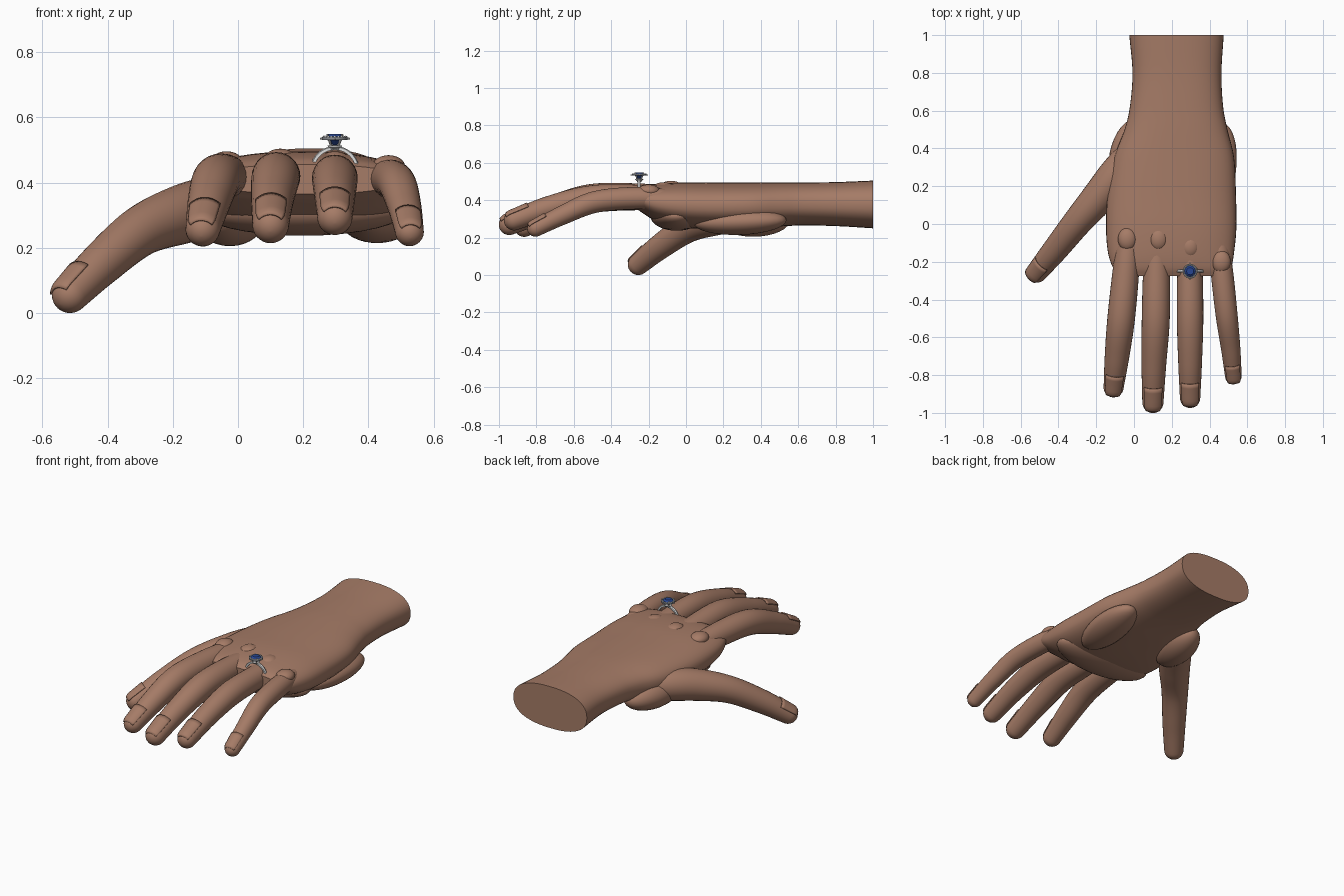
import bpy, bmesh, math
from mathutils import Vector, Matrix

cube = bpy.data.objects.get("Cube")
if cube:
    bpy.data.objects.remove(cube, do_unlink=True)


def material(name, color, metallic=0.0, rough=0.6):
    m = bpy.data.materials.new(name)
    m.use_nodes = True
    m.diffuse_color = (*color, 1)
    node = next(n for n in m.node_tree.nodes if n.type == 'BSDF_PRINCIPLED')
    node.inputs["Base Color"].default_value = (*color, 1)
    node.inputs["Metallic"].default_value = metallic
    node.inputs["Roughness"].default_value = rough
    return m


SKIN = material("warm skin", (0.38, 0.2, 0.135))
SILVER = material("silver", (0.72, 0.72, 0.72))
DARK_SILVER = material("dark silver", (0.25, 0.26, 0.28))
BLUE = material("blue gem", (0.02, 0.06, 0.28))


def finish(name, bm, mat, angle=40):
    bmesh.ops.recalc_face_normals(bm, faces=bm.faces)
    me = bpy.data.meshes.new(name)
    bm.to_mesh(me)
    bm.free()
    me.materials.append(mat)
    ob = bpy.data.objects.new(name, me)
    bpy.context.collection.objects.link(ob)
    bpy.ops.object.select_all(action='DESELECT')
    ob.select_set(True)
    bpy.context.view_layer.objects.active = ob
    if angle:
        bpy.ops.object.shade_smooth_by_angle(angle=math.radians(angle))
    return ob


def spline(points, steps=8):
    """Smooth curve through points of any dimension."""
    pts = [Vector(p) for p in points]
    pts = [2 * pts[0] - pts[1]] + pts + [2 * pts[-1] - pts[-2]]
    out = []
    for a, b, c, d in zip(pts, pts[1:], pts[2:], pts[3:]):
        for i in range(steps):
            t = i / steps
            out.append(0.5 * (2 * b + (c - a) * t + (2 * a - 5 * b + 4 * c - d) * t**2
                              + (3 * b - a - 3 * c + d) * t**3))
    return out + [pts[-2]]


def loft(rings, closed=True, caps=True):
    bm = bmesh.new()
    rows = [[bm.verts.new(p) for p in ring] for ring in rings]
    n = len(rows[0])
    for r0, r1 in zip(rows, rows[1:]):
        for i in range(n if closed else n - 1):
            j = (i + 1) % n
            bm.faces.new((r0[i], r0[j], r1[j], r1[i]))
    if caps:
        bm.faces.new(rows[0])
        bm.faces.new(rows[-1])
    return bm


def ellipsoid(name, center, radii, turn=0, tilt=0):
    bm = bmesh.new()
    mat = (Matrix.Translation(center) @ Matrix.Rotation(math.radians(turn), 4, 'Z')
           @ Matrix.Rotation(math.radians(tilt), 4, 'X') @ Matrix.Diagonal((*radii, 1)))
    bmesh.ops.create_uvsphere(bm, u_segments=32, v_segments=16, radius=1, matrix=mat)
    return finish(name, bm, SKIN, 60)


# Palm and forearm: y, left edge, right edge, bottom, top
sections = [(1, -.025, .475, .25, .505), (.8, -.008, .463, .262, .497),
            (.62, -.022, .472, .265, .495), (.5, -.05, .495, .26, .495),
            (.35, -.105, .53, .25, .494), (.15, -.14, .54, .245, .494),
            (-.02, -.148, .542, .255, .495), (-.15, -.138, .53, .285, .488),
            (-.23, -.112, .515, .33, .475), (-.275, -.08, .49, .365, .455)]


def superellipse(s, count=48, power=2.4):
    y, x0, x1, z0, z1 = s
    ring = []
    for i in range(count):
        a = math.tau * i / count
        c, q = math.cos(a), math.sin(a)
        ring.append(((x0 + x1) / 2 + (x1 - x0) / 2 * math.copysign(abs(c) ** (2 / power), c), y,
                     (z0 + z1) / 2 + (z1 - z0) / 2 * math.copysign(abs(q) ** (2 / power), q)))
    return ring


finish("palm_and_wrist", loft([superellipse(s) for s in spline(sections, 5)]), SKIN, 50)


# Fingers: tapered tubes with a round tip and a raised nail plate
def digit(name, path, nail_width, nail_turn=0):
    samples = spline(path)
    frames = []
    for i, s in enumerate(samples):
        t = (samples[min(i + 1, len(samples) - 1)] - samples[max(i - 1, 0)]).to_3d().normalized()
        side = t.cross(Vector((0, 0, 1))).normalized()
        frames.append((s.to_3d(), side.cross(t), side, s[3]))
    last, radius = len(frames), samples[-1][3]
    c, up, side, _ = frames[-1]
    for k in range(1, 8):
        a = math.pi / 2 * k / 7.2
        frames.append((c + t * radius * math.sin(a), up, side, radius * math.cos(a)))

    def ring(f, angles, extra=0):
        return [f[0] + (f[1] * math.cos(a) + f[2] * math.sin(a)) * (f[3] + extra) for a in angles]

    around = [math.tau * i / 28 for i in range(28)]
    finish(name, loft([ring(f, around) for f in frames]), SKIN, 60)
    arc = [math.radians(nail_turn + nail_width * (i / 6 - 1)) for i in range(13)]
    nail = finish(name + "_nail", loft([ring(f, arc, .003) for f in frames[last - 5:last + 3]],
                                       False, False), SKIN, 40)
    solid = nail.modifiers.new("thickness", 'SOLIDIFY')
    solid.thickness = .006
    solid.offset = 0


digit("index_finger", [(-.02, .0, .41, .06), (-.042, -.24, .418, .07), (-.068, -.5, .405, .073),
                       (-.09, -.7, .335, .065), (-.108, -.865, .257, .053)], 48)
digit("middle_finger", [(.13, .0, .41, .06), (.12, -.24, .418, .071), (.115, -.51, .412, .074),
                        (.105, -.75, .345, .065), (.1, -.945, .27, .056)], 48)
digit("ring_finger", [(.29, .0, .41, .06), (.296, -.24, .415, .067), (.297, -.5, .41, .07),
                      (.297, -.73, .36, .063), (.297, -.92, .293, .054)], 48)
digit("little_finger", [(.44, -.04, .4, .05), (.464, -.24, .412, .059), (.49, -.48, .392, .058),
                        (.512, -.66, .32, .051), (.526, -.805, .249, .044)], 48)
digit("thumb", [(.03, .42, .335, .075), (-.08, .28, .325, .092), (-.18, .15, .3, .09),
                (-.3, .01, .25, .077), (-.42, -.14, .15, .067), (-.515, -.255, .056, .056)], 48, 14)

# Fleshy pads on the palm
ellipsoid("thumb_pad", (-.025, .36, .295), (.105, .2, .09), -12)
ellipsoid("outer_palm_pad", (.43, .29, .285), (.11, .25, .07), -8, 2)
ellipsoid("finger_base_pad", (.2, -.05, .315), (.32, .14, .078))

# Knuckles
for i, (x, y, z) in enumerate([(-.035, -.08, .462), (.13, -.08, .47),
                               (.297, -.12, .462), (.462, -.2, .45)]):
    ellipsoid("knuckle_%d" % i, (x, y, z), (.05, .06, .034))


# Ring band: rounded rectangle profile swept in a circle
RX, RY = .297, -.25
band = []
for i in range(64):
    a = math.tau * i / 64
    half = .008 + .006 * max(0, -math.sin(a))
    band.append([(RX + r * math.cos(a), RY + y, .436 + r * math.sin(a))
                 for r, y in ((.064, -half), (.073, -half), (.076, 0), (.073, half), (.064, half))])
finish("ring_band", loft(band + band[:1], caps=False), SILVER, 30)


def lathe(name, profile, sides, mat, angle):
    rings = [[(RX + r * math.cos(math.tau * i / sides), RY + r * math.sin(math.tau * i / sides), z)
              for i in range(sides)] for r, z in profile]
    return finish(name, loft(rings), mat, angle)


# Gem, halo and collar
lathe("gem", [(.003, .512), (.03, .537), (.03, .54), (.019, .549)], 12, BLUE, 0)
lathe("setting_collar", [(.012, .503), (.02, .508), (.022, .513), (.014, .515)], 24, SILVER, 30)
halo = [[(RX + (.034 + dr) * math.cos(a), RY + (.034 + dr) * math.sin(a), .535 + dz)
         for dr, dz in ((-.005, -.004), (.005, -.004), (.005, .004), (-.005, .004))]
        for a in [math.tau * i / 40 for i in range(41)]]
finish("halo", loft(halo, caps=False), DARK_SILVER, 30)

# Halo beads and claws
beads = bmesh.new()
for i in range(20):
    a = math.tau * i / 20
    bmesh.ops.create_icosphere(beads, subdivisions=1, radius=.005, matrix=Matrix.Translation(
        (RX + .034 * math.cos(a), RY + .034 * math.sin(a), .539)))
finish("halo_beads", beads, SILVER, 60)
claws = bmesh.new()


def rod(start, end, radius):
    a, b = Vector(start), Vector(end)
    turn = (b - a).to_track_quat('Z', 'Y').to_matrix().to_4x4()
    bmesh.ops.create_cone(claws, cap_ends=True, segments=8, radius1=radius, radius2=radius * .8,
                          depth=(b - a).length, matrix=Matrix.Translation((a + b) / 2) @ turn)


for i in range(4):
    a = math.tau * (i + .5) / 4
    c, s = math.cos(a), math.sin(a)
    rod((RX + .01 * c, RY + .01 * s, .5), (RX + .033 * c, RY + .033 * s, .548), .004)
    a = math.tau * i / 4
    c, s = math.cos(a), math.sin(a)
    rod((RX + .034 * c, RY + .034 * s, .535), (RX + .046 * c, RY + .046 * s, .535), .003)
finish("claws", claws, SILVER, 40)
